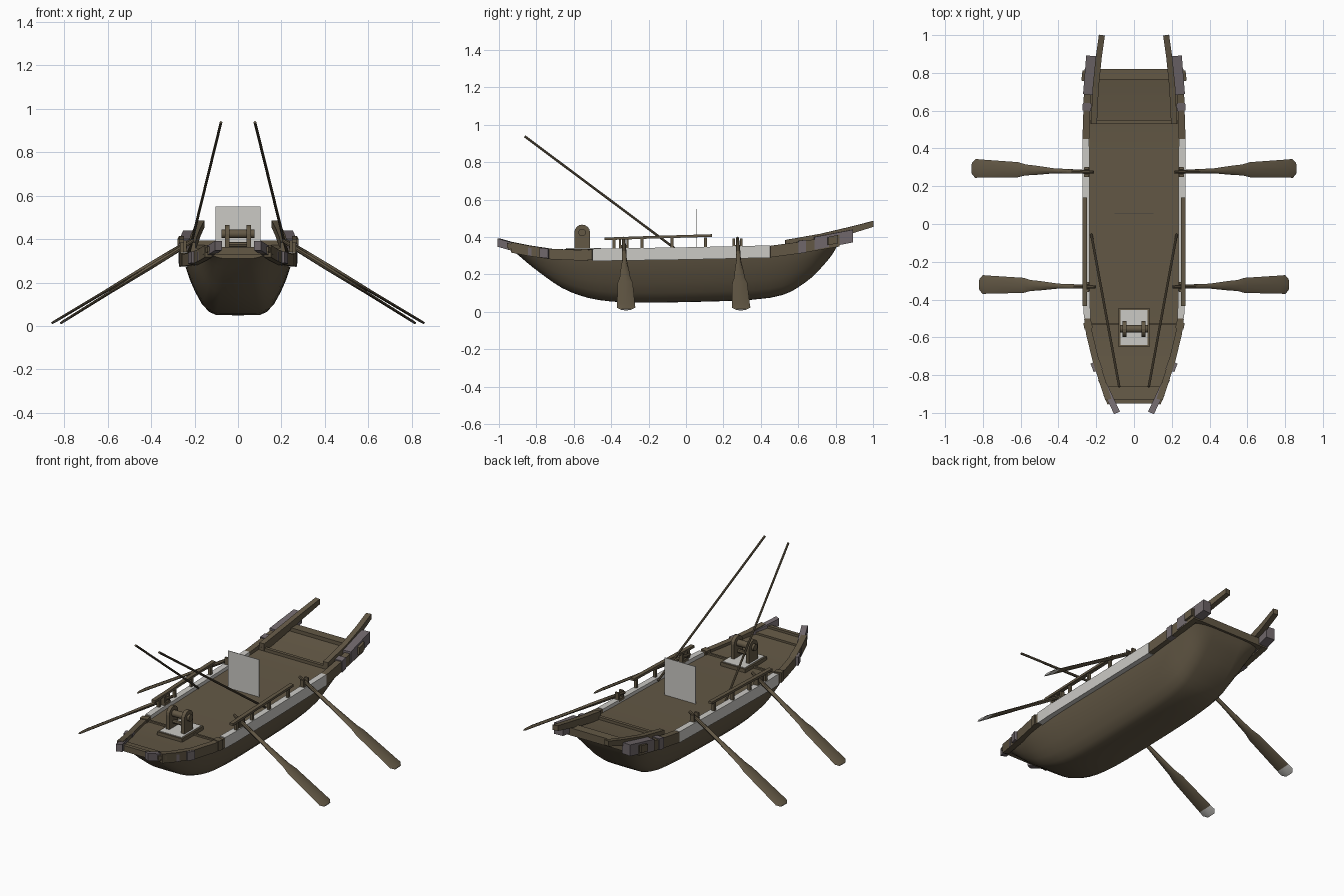
import bpy, bmesh, math
from mathutils import Vector as V

if "Cube" in bpy.data.objects:
    bpy.data.objects.remove(bpy.data.objects["Cube"])


def material(name, rgb):
    m = bpy.data.materials.new(name)
    m.diffuse_color = (*rgb, 1)
    m.use_nodes = True
    m.node_tree.nodes["Principled BSDF"].inputs["Base Color"].default_value = m.diffuse_color
    return m


BROWN = material("weathered wood", (0.125, 0.098, 0.060))
WHITE = material("pale trim", (0.60, 0.59, 0.56))
STONE = material("mauve grey", (0.165, 0.14, 0.15))


def finish(bm, name, mats, smooth=False):
    bmesh.ops.recalc_face_normals(bm, faces=bm.faces[:])
    if smooth:
        for f in bm.faces:
            f.smooth = True
        for e in bm.edges:
            e.smooth = e.calc_face_angle(0) < math.radians(40)
    me = bpy.data.meshes.new(name)
    bm.to_mesh(me)
    bm.free()
    ob = bpy.data.objects.new(name, me)
    bpy.context.collection.objects.link(ob)
    for m in mats:
        me.materials.append(m)
    return ob


def loft(rings, name, mats, smooth=False, rule=None):
    """Skin a list of closed rings and cap both ends."""
    bm = bmesh.new()
    vs = [[bm.verts.new(p) for p in r] for r in rings]
    n = len(rings[0])
    for i, (a, b) in enumerate(zip(vs, vs[1:])):
        for j in range(n):
            bm.faces.new((a[j], a[(j + 1) % n], b[(j + 1) % n], b[j]))
    bm.faces.new(vs[0])
    bm.faces.new(vs[-1])
    if rule:
        bmesh.ops.recalc_face_normals(bm, faces=bm.faces[:])
        for f in bm.faces:
            f.material_index = rule(f)
    return finish(bm, name, mats, smooth)


def sweep(path, hw, hh, name, mat, sx=1, tip=1.0):
    """Rectangular beam along a path, kept upright; sx mirrors it."""
    pts = [V((p[0] * sx, p[1], p[2])) for p in path]
    rings = []
    for i, p in enumerate(pts):
        d = pts[min(i + 1, len(pts) - 1)] - pts[max(i - 1, 0)]
        s = V((d.y, -d.x, 0)).normalized() * hw
        k = 1 + (tip - 1) * i / (len(pts) - 1)
        u = V((0, 0, hh * k))
        rings.append([p + s + u, p - s + u, p - s - u, p + s - u])
    return loft(rings, name, [mat])


def box(c, size, name, mat):
    x, y, z = c
    a, b, h = (v / 2 for v in size)
    ring = lambda t: [(x - a, t, z - h), (x + a, t, z - h), (x + a, t, z + h), (x - a, t, z + h)]
    return loft([ring(y - b), ring(y + b)], name, [mat])


def rod(p, q, r, name, mat, n=8):
    p, q = V(p), V(q)
    d = (q - p).normalized()
    s = d.orthogonal().normalized()
    t = d.cross(s)
    arc = [2 * math.pi * i / n for i in range(n)]
    rings = [[c + (s * math.cos(a) + t * math.sin(a)) * r for a in arc] for c in (p, q)]
    return loft(rings, name, [mat], True)


# hull: stations of y, keel z, half width, deck z
st = [(-.905, .31, .135, .335), (-.78, .208, .175, .325), (-.62, .107, .225, .316),
      (-.40, .055, .248, .316), (0, .052, .252, .325), (.45, .075, .250, .335),
      (.635, .155, .245, .352), (.76, .278, .241, .372), (.81, .355, .238, .382)]
sec = [(0, 0), (.40, .005), (.53, .06), (.66, .19), (.78, .39), (.88, .6), (.96, .82), (1, 1)]
fine = []
for i in range(len(st) - 1):
    a, b, c, d = (V(st[max(0, min(len(st) - 1, k))]) for k in range(i - 1, i + 3))
    for k in range(4):
        t = k / 4
        fine.append(.5 * (2 * b + (c - a) * t + (2 * a - 5 * b + 4 * c - d) * t * t
                          + (3 * b - a - 3 * c + d) * t ** 3))
fine.append(V(st[-1]))
rings = []
for y, zk, w, zt in fine:
    half = [(w * u, y, zk + (zt - zk) * v) for u, v in sec]
    rings.append([(-x, yy, z) for x, yy, z in reversed(half[1:])] + half)
loft(rings, "hull", [BROWN], True)

# bow platform and cross beams
loft([[(-w, y, z - .012), (w, y, z - .012), (w, y, z + .008), (-w, y, z + .008)]
      for y, w, z in ((-.945, .125, .345), (-.86, .155, .335))], "bow_platform", [BROWN])
box((0, -.938, .347), (.28, .022, .035), "bow_beam", BROWN)
box((0, -.53, .318), (.49, .012, .014), "fore_deck_beam", BROWN)
box((0, .54, .343), (.46, .02, .03), "aft_deck_beam", BROWN)
box((0, .793, .372), (.52, .055, .045), "stern_beam", BROWN)

for sx, side in ((1, "right"), (-1, "left")):
    # gunwale in three lengths
    sweep([(.135, -.93, .345), (.165, -.84, .327), (.203, -.72, .309), (.237, -.58, .303),
           (.247, -.5, .304)], .017, .028, side + "_bow_gunwale", BROWN, sx)
    sweep([(.247, -.5, .304), (.252, -.4, .306), (.254, 0, .312), (.255, .45, .322)],
          .018, .033, side + "_pale_gunwale", WHITE, sx)
    sweep([(.255, .45, .322), (.250, .6, .342), (.244, .82, .38)],
          .018, .031, side + "_stern_gunwale", BROWN, sx)
    # bow blocks
    sweep([(.09, -1, .37), (.174, -.82, .318)], .017, .022, side + "_bow_block", STONE, sx)
    sweep([(.127, -.95, .355), (.15, -.9, .341)], .014, .012, side + "_bow_peg", BROWN, sx)
    sweep([(.19, -.775, .317), (.207, -.73, .312)], .025, .026, side + "_bow_clamp", STONE, sx)
    sweep([(.24, -.555, .306), (.247, -.52, .306)], .022, .03, side + "_bow_collar", BROWN, sx)
    # stern blocks and upswept horn
    sweep([(.25, .6, .345), (.248, .64, .351)], .023, .034, side + "_stern_clamp", STONE, sx)
    sweep([(.242, .685, .366), (.225, .89, .405)], .028, .034, side + "_stern_block", STONE, sx)
    sweep([(.243, .755, .378), (.237, .81, .389)], .036, .022, side + "_stern_peg", BROWN, sx)
    sweep([(.212, .53, .358), (.203, .72, .395), (.187, .88, .436), (.17, 1, .47)],
          .016, .026, side + "_stern_horn", BROWN, sx, .6)
    # hand rail
    sweep([(.26, -.435, .39), (.26, -.2, .398), (.26, .14, .408)], .012, .007,
          side + "_hand_rail", BROWN, sx)
    for y in (-.385, -.235, -.075, .105):
        box((.258 * sx, y, .363), (.016, .016, .07), side + "_rail_post", BROWN)
    # slanted poles
    rod((.226 * sx, -.055, .335), (.078 * sx, -.862, .938), .0065, side + "_pole", BROWN)
    # oars and rowlocks
    for y0, y1, x0, x1, nm in ((-.333, -.32, .205, .818, "front"), (.275, .295, .215, .858, "rear")):
        a, b = V((x0 * sx, y0, .395)), V((x1 * sx, y1, .012))
        d = (b - a).normalized()
        wide = V((0, 1, 0))
        wide = (wide - d * wide.dot(d)).normalized()
        thick = d.cross(wide)
        rings = []
        for t, hw, ht in ((0, .008, .008), (.12, .011, .011), (.32, .013, .011), (.48, .025, .009),
                          (.56, .029, .008), (.62, .040, .007), (.93, .048, .006),
                          (.972, .050, .006), (1, .030, .005)):
            rings.append([a.lerp(b, t) + wide * hw * math.cos(k * math.pi / 4)
                          + thick * ht * math.sin(k * math.pi / 4) for k in range(8)])
        lim = .93 * x1
        loft(rings, side + "_" + nm + "_oar", [BROWN, WHITE], True,
             lambda f: int(abs(f.calc_center_median().x) > lim and f.normal.z < 0))
        for dy in (-.02, .02):
            box((.25 * sx, y0 + dy, .365), (.026, .012, .055), side + "_" + nm + "_rowlock", BROWN)
        box((.25 * sx, y0, .348), (.03, .05, .016), side + "_" + nm + "_rowlock_base", BROWN)

# windlass on the bow deck
box((0, -.548, .325), (.165, .205, .024), "windlass_frame", BROWN)
box((0, -.548, .334), (.145, .185, .012), "windlass_plate", WHITE)
for x in (-.05, .05):
    prof = [(-.042, .335), (.042, .335)] + [
        (.042 * math.cos(i * math.pi / 8), .424 + .042 * math.sin(i * math.pi / 8)) for i in range(9)]
    loft([[(x + o, -.555 + p, z) for p, z in prof] for o in (-.011, .011)],
         "windlass_cheek", [BROWN])
rod((-.075, -.555, .424), (.075, -.555, .424), .02, "windlass_roller", BROWN, 12)
rod((-.04, -.555, .375), (.04, -.555, .375), .012, "windlass_tie", BROWN)

# upright panel amidships
box((0, .055, .438), (.205, .003, .225), "upright_panel", WHITE)
